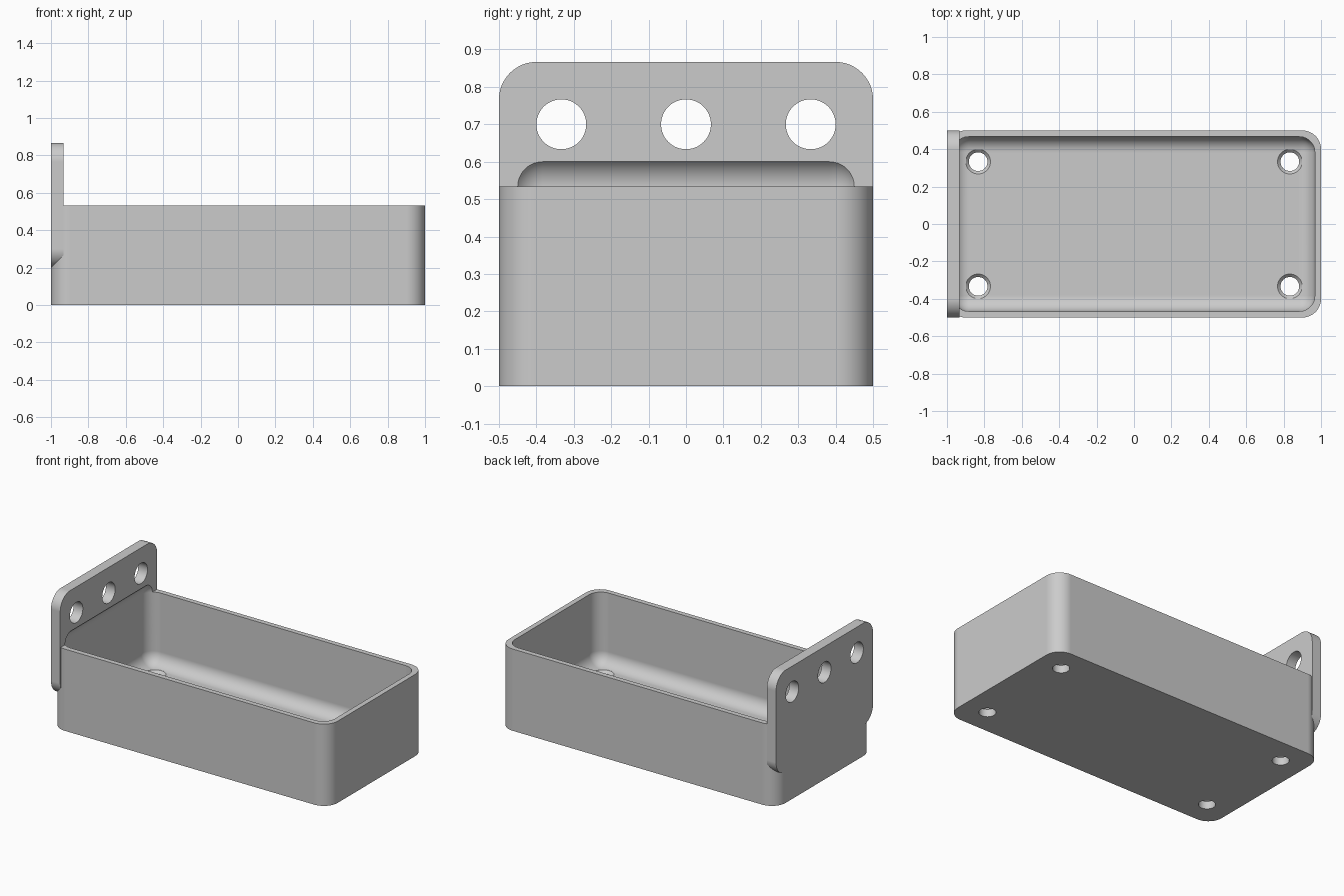
import bpy
import bmesh
import math
from mathutils import Matrix, Vector

old = bpy.data.objects.get("Cube")
if old:
    bpy.data.objects.remove(old, do_unlink=True)

UNIT = 1 / 30          # design step: the tray is 60 x 30 x 16 steps
WALL = UNIT
HEIGHT = 16 * UNIT
FLOOR = 2 * UNIT
CORNER = 3 * UNIT
CAVITY_R = 2.5 * UNIT

grey = bpy.data.materials.new("plain grey")
grey.use_nodes = True
grey.diffuse_color = (0.6, 0.6, 0.6, 1)
grey.node_tree.nodes["Principled BSDF"].inputs["Base Color"].default_value = (0.6, 0.6, 0.6, 1)


def finish_mesh(bm, name):
    bmesh.ops.recalc_face_normals(bm, faces=bm.faces)
    mesh = bpy.data.meshes.new(name)
    bm.to_mesh(mesh)
    bm.free()
    obj = bpy.data.objects.new(name, mesh)
    bpy.context.collection.objects.link(obj)
    return obj


def rounded_box(name, low, high, radius, axis=None):
    """Box with edges along one axis rounded, or all edges if axis is None."""
    low, high = Vector(low), Vector(high)
    bm = bmesh.new()
    bmesh.ops.create_cube(bm, size=1)
    bmesh.ops.scale(bm, vec=high - low, verts=bm.verts)
    bmesh.ops.translate(bm, vec=(low + high) / 2, verts=bm.verts)
    edges = [e for e in bm.edges if axis is None
             or abs(e.verts[0].co[axis] - e.verts[1].co[axis]) > 1e-4]
    bmesh.ops.bevel(bm, geom=edges, offset=radius, segments=12,
                    profile=0.5, affect='EDGES')
    return finish_mesh(bm, name)


def lathe(name, profile, matrix):
    """Turn an (r, z) profile about the z axis, then place it."""
    bm = bmesh.new()
    verts = [bm.verts.new((r, 0, z)) for r, z in profile]
    edges = [bm.edges.new(pair) for pair in zip(verts, verts[1:])]
    bmesh.ops.spin(bm, geom=verts + edges, cent=(0, 0, 0), axis=(0, 0, 1),
                   angle=math.tau, steps=48)
    bmesh.ops.remove_doubles(bm, verts=bm.verts, dist=1e-5)
    bmesh.ops.transform(bm, matrix=matrix, verts=bm.verts)
    return finish_mesh(bm, name)


def cut(obj, cutters):
    for cutter in cutters:
        cutter.hide_render = True
        mod = obj.modifiers.new("cut", 'BOOLEAN')
        mod.operation = 'DIFFERENCE'
        mod.solver = 'EXACT'
        mod.object = cutter
        bpy.context.view_layer.objects.active = obj
        bpy.ops.object.modifier_apply(modifier=mod.name)


def finish_part(obj):
    obj.data.materials.clear()
    obj.data.materials.append(grey)
    bpy.ops.object.select_all(action='DESELECT')
    obj.select_set(True)
    bpy.context.view_layer.objects.active = obj
    bpy.ops.object.shade_smooth_by_angle(angle=math.radians(30))
    mod = obj.modifiers.new("even shading", 'WEIGHTED_NORMAL')
    mod.keep_sharp = True


# Tray body and the upright mounting plate at its right end
tray = rounded_box("tray", (-1, -0.5, 0), (1, 0.5, HEIGHT), CORNER, axis=2)
plate = rounded_box("mounting_plate", (-1, -0.5, 6 * UNIT),
                    (-1 + 2 * UNIT, 0.5, 26 * UNIT), CORNER, axis=0)

# Fully rounded cavity that also scoops into the plate
cavity = rounded_box("cavity_cutter", (-1 + WALL, -0.5 + WALL, FLOOR),
                     (1 - WALL, 0.5 - WALL, HEIGHT + CAVITY_R), CAVITY_R)

# Countersunk screw holes in the floor
screw_profile = [(0, -0.1), (0.05, -0.1), (0.05, 0.05),
                 (0.066, FLOOR), (0.066, 0.15), (0, 0.15)]
screws = [lathe("screw_cutter", screw_profile,
                Matrix.Translation((sx * 25 * UNIT, sy * 10 * UNIT, 0)))
          for sx in (-1, 1) for sy in (-1, 1)]

# Three round holes through the plate
round_profile = [(0, -0.2), (2 * UNIT, -0.2), (2 * UNIT, 0.2), (0, 0.2)]
rounds = [lathe("round_hole_cutter", round_profile,
                Matrix.Translation((-1, y * 10 * UNIT, 21 * UNIT))
                @ Matrix.Rotation(math.pi / 2, 4, 'Y'))
          for y in (-1, 0, 1)]

cut(tray, [cavity] + screws)
cut(plate, [cavity] + rounds)
for part in (tray, plate):
    finish_part(part)
for cutter in [cavity] + screws + rounds:
    bpy.data.objects.remove(cutter, do_unlink=True)
